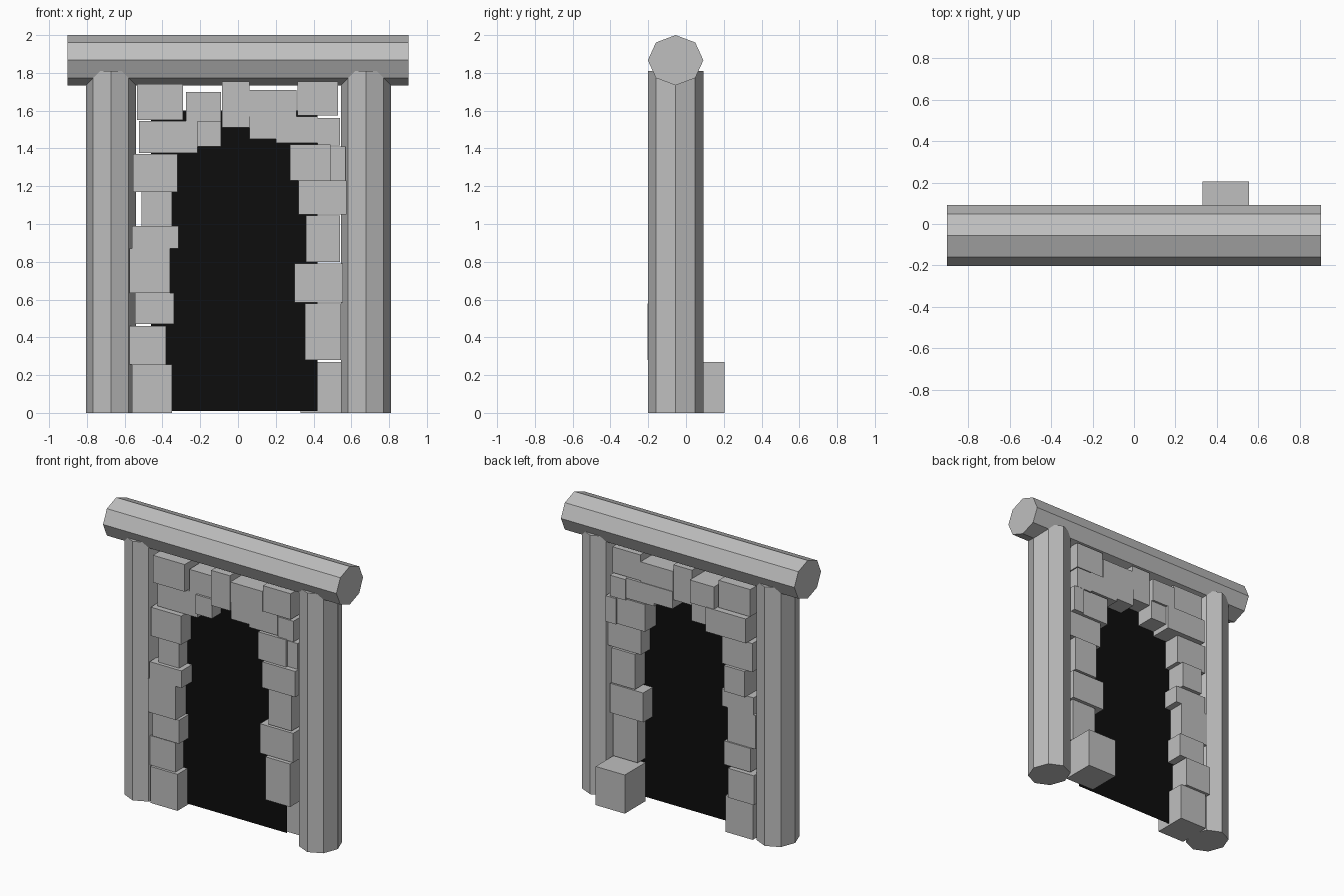
import bpy
from math import pi

cube = bpy.data.objects.get("Cube")
if cube:
    bpy.data.objects.remove(cube, do_unlink=True)


def make_material(name, value):
    """Create a flat neutral material of the given linear brightness."""
    material = bpy.data.materials.new(name)
    material.use_nodes = True
    colour = (value, value, value, 1.0)
    material.diffuse_color = colour
    shader = next(n for n in material.node_tree.nodes if n.type == "BSDF_PRINCIPLED")
    shader.inputs["Base Color"].default_value = colour
    return material


stone_grey = make_material("stone grey", 0.52)
opening_black = make_material("opening black", 0.004)


def finish(name, material):
    """Name the active object, apply its transform and colour it."""
    obj = bpy.context.object
    obj.name = name
    obj.data.materials.append(material)
    bpy.ops.object.transform_apply(location=True, rotation=True, scale=True)
    return obj


def make_log(name, centre, length, scale, rotation=(0, 0, 0)):
    """Eight-sided log, slightly flattened by its scale."""
    bpy.ops.mesh.primitive_cylinder_add(vertices=8, radius=1, depth=length,
                                        location=centre, rotation=rotation)
    bpy.context.object.scale = (scale[0], scale[1], 1)
    finish(name, stone_grey)


def make_stone(name, left, right, bottom, top, front):
    """Rectangular stone; every stone has the same depth."""
    centre = ((left + right) / 2, front + STONE_DEPTH / 2, (bottom + top) / 2)
    bpy.ops.mesh.primitive_cube_add(size=1, location=centre)
    bpy.context.object.scale = (right - left, STONE_DEPTH, top - bottom)
    finish(name, stone_grey)


STONE_DEPTH = 0.23
FRAME_Y = -0.055
LOG_SCALE = (0.133, 0.147)

# Posts and the beam resting on them
POST_HEIGHT = 1.81
for side, x in (("right", -0.673), ("left", 0.677)):
    make_log(side + "_post", (x, FRAME_Y, POST_HEIGHT / 2), POST_HEIGHT, LOG_SCALE)
make_log("top_beam", (0, FRAME_Y, 1.867), 1.805, LOG_SCALE, (0, pi / 2, 0))

# Stones: left edge, right edge, bottom, top, front
stone_groups = {
    "right_jamb_stone": [
        (-.56, -.35, 0, .255, -.168),
        (-.58, -.38, .255, .46, -.15),
        (-.545, -.34, .47, .635, -.165),
        (-.575, -.36, .635, .87, -.175),
        (-.56, -.315, .87, .99, -.175),
        (-.51, -.35, .99, 1.17, -.15),
        (-.555, -.32, 1.17, 1.37, -.17),
    ],
    "arch_stone": [
        (-.525, -.215, 1.375, 1.545, -.14),
        (-.535, -.29, 1.55, 1.74, -.175),
        (-.275, -.09, 1.54, 1.7, -.145),
        (-.215, -.09, 1.41, 1.545, -.16),
        (-.085, .06, 1.51, 1.755, -.175),
        (.06, .31, 1.57, 1.71, -.17),
        (.06, .2, 1.45, 1.57, -.165),
        (.315, .53, 1.575, 1.755, -.175),
        (.2, .42, 1.43, 1.57, -.165),
        (.42, .54, 1.415, 1.56, -.16),
    ],
    "left_jamb_stone": [
        (.275, .49, 1.23, 1.42, -.17),
        (.49, .57, 1.23, 1.41, -.155),
        (.32, .575, 1.05, 1.23, -.19),
        (.36, .54, .8, 1.045, -.18),
        (.3, .555, .585, .79, -.185),
        (.355, .545, .28, .58, -.203),
        (.33, .555, 0, .27, -.025),
    ],
}
for group, stones in stone_groups.items():
    for number, edges in enumerate(stones, start=1):
        make_stone(f"{group}_{number}", *edges)

# Dark sheet filling the opening
bpy.ops.mesh.primitive_plane_add(size=1, location=(-.02, -.06, .805), rotation=(pi / 2, 0, 0))
bpy.context.object.scale = (.88, 1.59, 1)
finish("dark_opening", opening_black)
